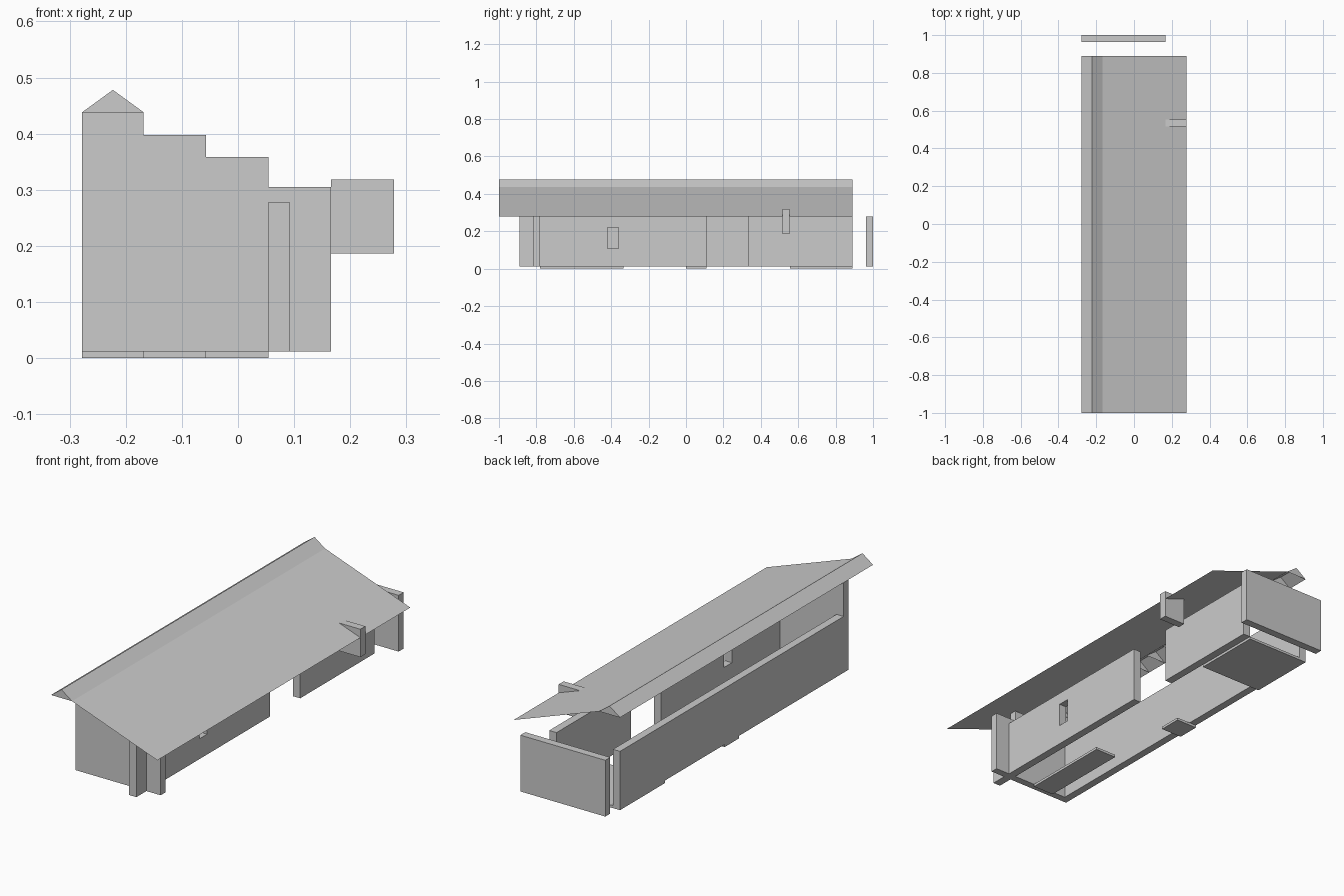
import bpy, bmesh

if "Cube" in bpy.data.objects:
    bpy.data.objects.remove(bpy.data.objects["Cube"])


def mesh_object(name, verts, faces):
    mesh = bpy.data.meshes.new(name)
    mesh.from_pydata(verts, [], faces)
    mesh.update()
    ob = bpy.data.objects.new(name, mesh)
    bpy.context.collection.objects.link(ob)
    return ob


def extrude_y(name, profile, y0, y1, caps=True):
    """Extrude an (x, z) profile along y; open strip when caps is False."""
    n = len(profile)
    verts = [(x, y, z) for y in (y0, y1) for x, z in profile]
    count = n if caps else n - 1
    faces = [(i, (i + 1) % n, n + (i + 1) % n, n + i) for i in range(count)]
    if caps:
        faces += [tuple(range(n)), tuple(range(2 * n - 1, n - 1, -1))]
    ob = mesh_object(name, verts, faces)
    if caps:
        bm = bmesh.new()
        bm.from_mesh(ob.data)
        bmesh.ops.recalc_face_normals(bm, faces=bm.faces[:])
        bm.to_mesh(ob.data)
        bm.free()
    return ob


def box(name, x, y, z):
    prof = [(x[0], z[0]), (x[1], z[0]), (x[1], z[1]), (x[0], z[1])]
    return extrude_y(name, prof, *y)


BASE, TOP = 0.012, 0.278
L, C1, C2, C3, C4, R = -0.278, -0.168, -0.057, 0.054, 0.166, 0.278

# Floor slabs
box("front_floor", (C1, C2), (-0.78, -0.335), (0, BASE))
box("middle_floor", (L, C1), (0, 0.109), (0, BASE))
box("back_floor", (L, C3), (0.555, 0.89), (0, BASE))

# Long side walls, with a doorway gap on the right side
box("left_wall", (L, -0.241), (-0.78, 0.89), (BASE, TOP))
front_right = box("right_wall_front", (C3, 0.092), (-0.78, 0.109), (BASE, TOP))
box("right_wall_back", (C3, 0.092), (0.333, 0.89), (BASE, TOP))
box("front_pillar", (C3, 0.092), (-0.89, -0.815), (BASE, TOP))

# Window opening in the right wall
cutter = box("window_cutter", (0, 0.15), (-0.42, -0.362), (0.108, 0.22))
cutter.hide_render = True
cutter.hide_viewport = True
cut = front_right.modifiers.new("window", "BOOLEAN")
cut.operation = "DIFFERENCE"
cut.solver = "EXACT"
cut.object = cutter

# End walls: stepped gable in front, low detached wall at the back
steps = [(L, BASE), (C4, BASE), (C4, 0.305), (C3, 0.305), (C3, 0.358), (C2, 0.358),
         (C2, 0.398), (C1, 0.398), (C1, 0.438), (L, 0.438)]
extrude_y("front_stepped_wall", steps, -0.815, -0.78)
box("back_wall", (L, C4), (0.963, 1.0), (BASE, TOP))

# Roof sheet, with triangular ribs under the ridge
ridge = [(L, 0.438), (-0.223, 0.478), (C1, 0.438)]
extrude_y("roof", ridge + [(R, TOP)], -1.0, 0.89, caps=False)
ribs = 18
verts = [(x, -1 + 1.89 * i / (ribs - 1), z) for i in range(ribs) for x, z in ridge]
mesh_object("ridge_ribs", verts, [(3 * i, 3 * i + 2, 3 * i + 1) for i in range(ribs)])

# Short block poking through the right eave
box("eave_block", (C4, R), (0.517, 0.554), (0.186, 0.318))
